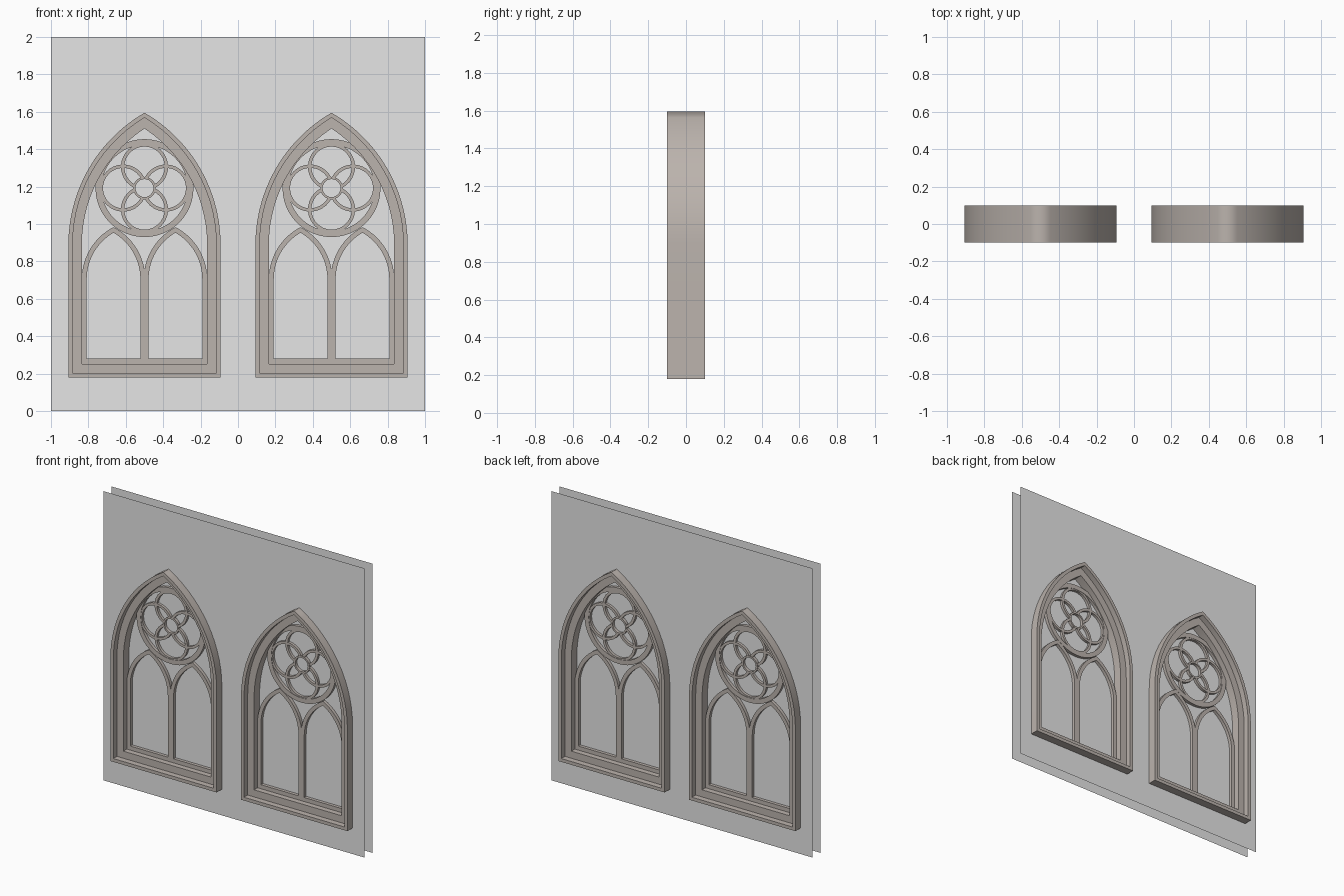
import bpy, bmesh, math

if "Cube" in bpy.data.objects:
    bpy.data.objects.remove(bpy.data.objects["Cube"])


def material(name, rgb):
    m = bpy.data.materials.new(name)
    m.diffuse_color = (*rgb, 1)
    m.use_nodes = True
    m.node_tree.nodes["Principled BSDF"].inputs["Base Color"].default_value = m.diffuse_color
    return m


PLASTER = material("wall_grey", (0.79, 0.79, 0.79))
STONE = material("warm_stone", (0.50, 0.452, 0.418))


def finish(name, bm, mat, angle=30):
    me = bpy.data.meshes.new(name)
    bm.to_mesh(me)
    bm.free()
    me.materials.append(mat)
    ob = bpy.data.objects.new(name, me)
    bpy.context.collection.objects.link(ob)
    if angle:
        bpy.ops.object.select_all(action='DESELECT')
        ob.select_set(True)
        bpy.context.view_layer.objects.active = ob
        bpy.ops.object.shade_smooth_by_angle(angle=math.radians(angle))
    return ob


def loft(name, loops, closed=True, angle=30):
    """Join a closed section of (outline, y) loops into a moulding."""
    bm = bmesh.new()
    rows = [[bm.verts.new((x, y, z)) for x, z in pts] for pts, y in loops]
    n = len(rows[0])
    for i, a in enumerate(rows):
        b = rows[(i + 1) % len(rows)]
        for j in range(n if closed else n - 1):
            k = (j + 1) % n
            bm.faces.new((a[j], a[k], b[k], b[j]))
    if not closed:
        bm.faces.new([r[0] for r in rows])
        bm.faces.new([r[-1] for r in rows])
    bmesh.ops.recalc_face_normals(bm, faces=bm.faces)
    return finish(name, bm, STONE, angle)


def sheet(name, outlines, y):
    """Flat sheet at depth y; outlines after the first are holes."""
    bm = bmesh.new()
    edges = []
    for pts in outlines:
        vs = [bm.verts.new((x, y, z)) for x, z in pts]
        edges += [bm.edges.new((v, vs[i - 1])) for i, v in enumerate(vs)]
    bmesh.ops.triangle_fill(bm, use_beauty=True, use_dissolve=False, edges=edges,
                            normal=(0, 1 if y > 0 else -1, 0))
    bm.normal_update()
    for f in bm.faces:
        if (f.normal.y > 0) != (y > 0):
            f.normal_flip()
    return finish(name, bm, PLASTER, 0)


def arch(cx, half, offset, bottom, spring, n=14):
    """Pointed arch outline; arc centres sit at cx +/- offset."""
    r = half + offset
    end = math.acos(offset / r)
    right = [(r * math.cos(end * i / n) - offset, spring + r * math.sin(end * i / n))
             for i in range(n + 1)]
    pts = [(half, bottom)] + right
    pts += [(-x, z) for x, z in reversed(pts[:-1])]
    return [(cx + x, z) for x, z in pts]


def arc(cx, cz, r, start, end, n):
    return [(cx + r * math.cos(start + (end - start) * i / n),
             cz + r * math.sin(start + (end - start) * i / n)) for i in range(n + 1)]


def bar(name, outer, inner, d, closed=True):
    return loft(name, [(outer, -d), (inner, -d), (inner, d), (outer, d)], closed)


def ring(name, cx, cz, ro, ri, d, n):
    bar(name, arc(cx, cz, ro, 0, math.tau, n)[:-1],
        arc(cx, cz, ri, 0, math.tau, n)[:-1], d)


W = 0.407
ROSE_Z = 1.192


def main_arch(cx, w):
    return arch(cx, w, W, 0.18 + W - w, 0.89)


# Wall: front and back skins with window openings hidden under the frames
border = [(-1, 0), (1, 0), (1, 2), (-1, 2)]
for name, y in (("wall_front", -0.043), ("wall_back", 0.043)):
    sheet(name, [border, main_arch(-0.5, 0.345), main_arch(0.5, 0.345)], y)

for side, cx in (("left", -0.5), ("right", 0.5)):
    # Pane in the middle of the wall
    sheet(side + "_window_pane", [main_arch(cx, 0.345)], 0.0)

    # Stepped outer frame, alike on both faces of the wall
    section = [(W, -.10), (.384, -.10), (.384, -.06), (.335, -.06),
               (.335, .06), (.384, .06), (.384, .10), (W, .10)]
    loft(side + "_window_frame", [(main_arch(cx, w), y) for w, y in section], angle=65)

    # Pair of lancet lights with bottom rails; together they form the mullion
    for part, s in (("left", -1), ("right", 1)):
        c = cx + s * 0.1655
        bar(f"{side}_window_{part}_lancet",
            arch(c, 0.1695, 0.1435, 0.25, 0.705),
            arch(c, 0.1435, 0.1435, 0.28, 0.705), 0.022)

    # Rose: outer ring, hub ring and four crossing petals
    ring(side + "_rose_ring", cx, ROSE_Z, 0.262, 0.230, 0.021, 48)
    ring(side + "_rose_hub", cx, ROSE_Z, 0.060, 0.048, 0.020, 24)
    d, r, t = 0.114, 0.117, 0.009
    gap = 2 * math.asin(0.055 / (2 * r))
    for i in range(4):
        a = i * math.pi / 2
        px, pz = cx + d * math.cos(a), ROSE_Z + d * math.sin(a)
        s, e = a + math.pi + gap, a + math.pi + math.tau - gap
        bar(f"{side}_rose_petal_{i + 1}", arc(px, pz, r + t, s, e, 28),
            arc(px, pz, r - t, s, e, 28), 0.018, closed=False)
